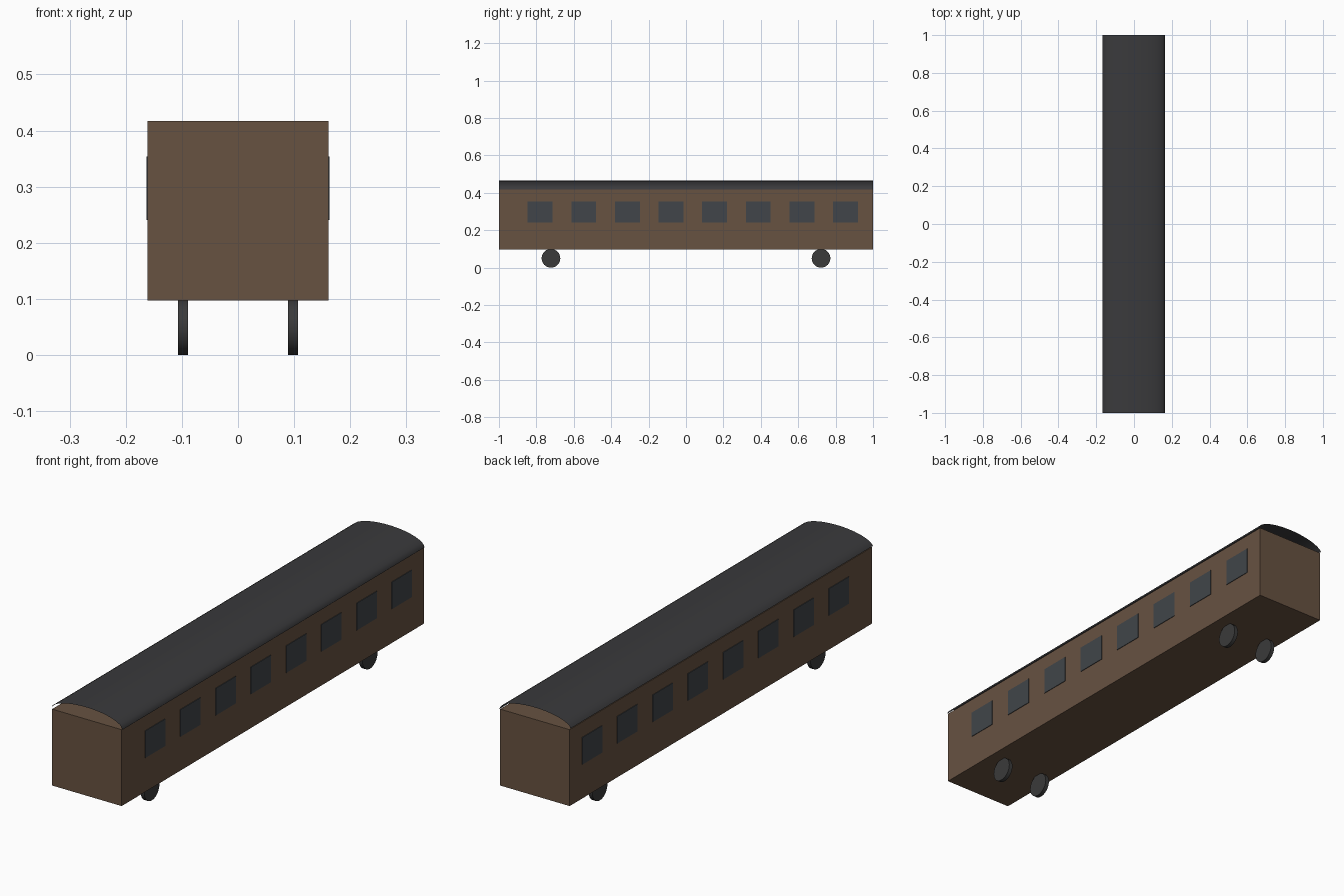
import bpy, math

if "Cube" in bpy.data.objects:
    bpy.data.objects.remove(bpy.data.objects["Cube"])


def material(name, rgb):
    m = bpy.data.materials.new(name)
    m.diffuse_color = (*rgb, 1)
    m.use_nodes = True
    m.node_tree.nodes["Principled BSDF"].inputs["Base Color"].default_value = m.diffuse_color
    return m


BROWN = material("brown_paint", (0.136, 0.084, 0.053))
ROOF = material("roof_grey", (0.042, 0.042, 0.045))
GLASS = material("window_glass", (0.052, 0.060, 0.068))
IRON = material("wheel_iron", (0.043, 0.043, 0.043))


def box(name, loc, size, mat):
    bpy.ops.mesh.primitive_cube_add(size=1, location=loc)
    o = bpy.context.object
    o.name = name
    o.scale = size
    bpy.ops.object.transform_apply(location=False, rotation=False, scale=True)
    o.data.materials.append(mat)
    return o


# Carriage body
box("carriage_body", (0, 0, 0.257), (0.322, 2, 0.32), BROWN)

# Roof: thin curved sheet, open at both ends
STEPS = 16
verts, faces = [], []
for i in range(STEPS + 1):
    a = math.radians(172) * i / STEPS
    x, z = -0.002 + 0.166 * math.cos(a), 0.417 + 0.05 * math.sin(a)
    verts += [(x, -1, z), (x, 1, z)]
for i in range(STEPS):
    k = 2 * i
    faces.append((k, k + 2, k + 3, k + 1))
mesh = bpy.data.meshes.new("curved_roof")
mesh.from_pydata(verts, [], [tuple(reversed(f)) for f in faces])
mesh.materials.append(ROOF)
roof = bpy.data.objects.new("curved_roof", mesh)
bpy.context.collection.objects.link(roof)
bpy.ops.object.select_all(action='DESELECT')
roof.select_set(True)
bpy.context.view_layer.objects.active = roof
bpy.ops.object.shade_smooth_by_angle(angle=math.radians(35))

for side, sx in (("left", -1), ("right", 1)):
    # Row of eight windows, standing slightly proud of the wall
    for i in range(8):
        y = -0.78 + i * 1.633 / 7
        box(f"{side}_window_{i + 1}", (sx * 0.161, y, 0.297),
            (0.005, 0.133, 0.113), GLASS)
    # Front and rear wheels
    for end, y in (("front", -0.722), ("rear", 0.722)):
        bpy.ops.mesh.primitive_cylinder_add(
            vertices=24, radius=0.05, depth=0.017,
            location=(sx * 0.098, y, 0.05), rotation=(0, math.pi / 2, 0))
        wheel = bpy.context.object
        wheel.name = f"{end}_{side}_wheel"
        wheel.data.materials.append(IRON)
        bpy.ops.object.shade_smooth_by_angle(angle=math.radians(35))
